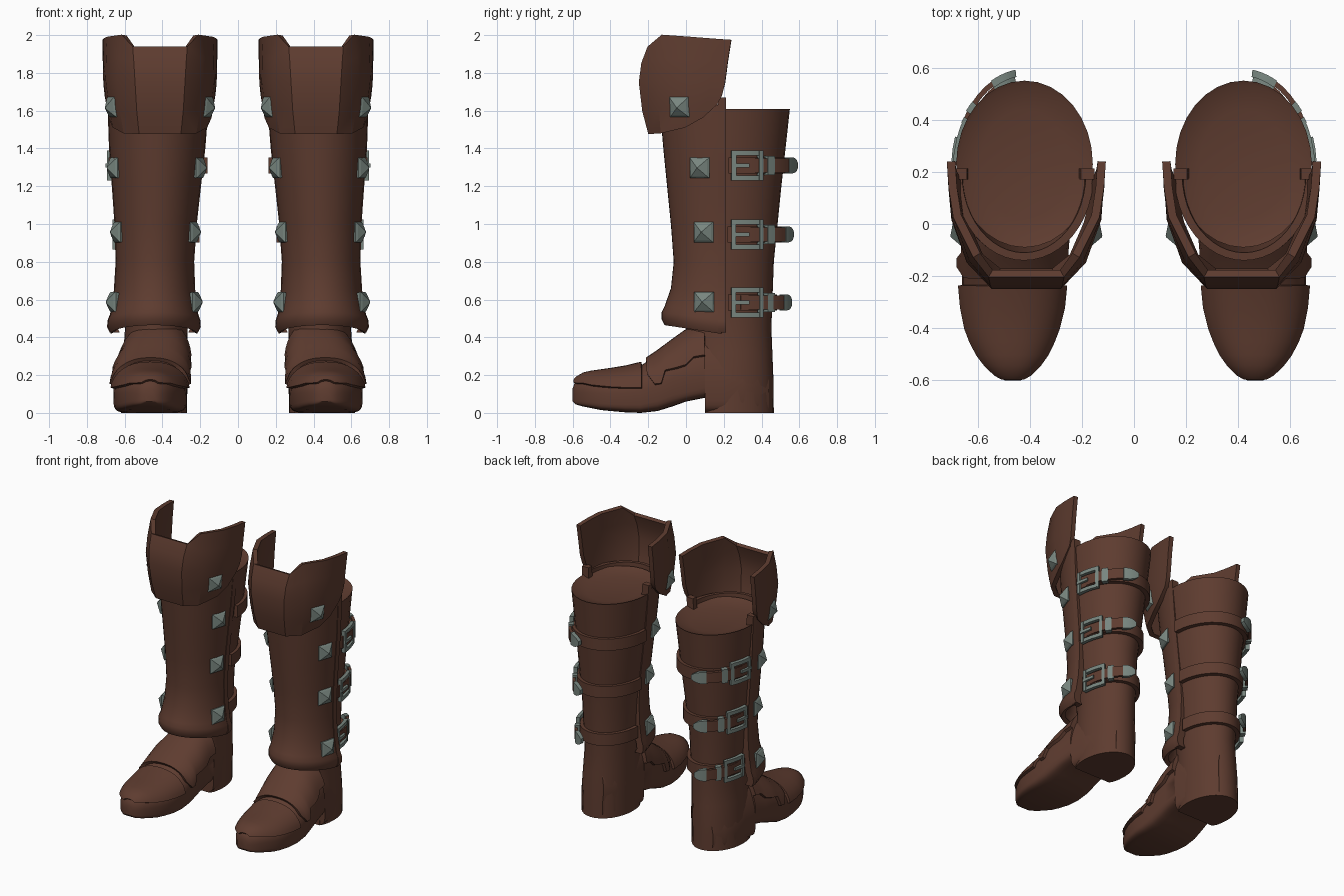
import bpy, bmesh, math
from mathutils import Vector
from math import sin, cos, pi, radians, asin

if "Cube" in bpy.data.objects:
    bpy.data.objects.remove(bpy.data.objects["Cube"])


def material(name, rgb):
    m = bpy.data.materials.new(name)
    m.diffuse_color = (*rgb, 1)
    m.use_nodes = True
    m.node_tree.nodes["Principled BSDF"].inputs["Base Color"].default_value = m.diffuse_color
    return m


LEATHER = material("brown leather", (0.112, 0.045, 0.029))
METAL = material("grey metal", (0.19, 0.24, 0.215))


def finish(name, bm, mat, thick=0, angle=35):
    """Turn a bmesh into a part, mirrored to the other boot."""
    me = bpy.data.meshes.new(name)
    bm.to_mesh(me)
    bm.free()
    ob = bpy.data.objects.new(name, me)
    bpy.context.collection.objects.link(ob)
    me.materials.append(mat)
    bpy.ops.object.select_all(action='DESELECT')
    ob.select_set(True)
    bpy.context.view_layer.objects.active = ob
    if thick:
        s = ob.modifiers.new("thickness", 'SOLIDIFY')
        s.thickness, s.offset = thick, 0
        bpy.ops.object.modifier_apply(modifier=s.name)
    bm = bmesh.new()
    bm.from_mesh(ob.data)
    bmesh.ops.recalc_face_normals(bm, faces=bm.faces)
    bm.to_mesh(ob.data)
    bm.free()
    if angle:
        bpy.ops.object.shade_smooth_by_angle(angle=radians(angle))
    m = ob.modifiers.new("other boot", 'MIRROR')
    m.use_mirror_merge = False
    return ob


def loft(name, rings, mat, closed=True, thick=0, angle=35):
    """Skin a list of equal-length point rings; closed rings get end caps."""
    bm = bmesh.new()
    rows = [[bm.verts.new(p) for p in r] for r in rings]
    n = len(rows[0])
    for a, b in zip(rows, rows[1:]):
        for i in range(n if closed else n - 1):
            j = (i + 1) % n
            bm.faces.new((a[i], a[j], b[j], b[i]))
    if closed:
        bm.faces.new(rows[0])
        bm.faces.new(rows[-1])
    return finish(name, bm, mat, thick, angle)


def lerp_table(table, t):
    for a, b in zip(table, table[1:]):
        if t <= b[0]:
            f = max(0, (t - a[0]) / (b[0] - a[0]))
            return [p + (q - p) * f for p, q in zip(a[1:], b[1:])]
    return list(table[-1][1:])


# Leg shaft and heel: height, centre x, half width, front y, back y
LEG = [(0, .445, .175, -.02, .465), (.2, .442, .173, 0, .462), (.45, .432, .166, 0, .452),
       (.8, .433, .185, -.03, .465), (1.2, .425, .225, -.06, .505), (1.61, .42, .262, -.09, .55)]


def leg_ring(z, scale=1, ymin=-9, drop=0, n=32):
    cx, rx, yf, yb = lerp_table(LEG, z)
    cy, ry = (yf + yb) / 2, (yb - yf) / 2
    return [(cx + rx * scale * cos(2 * pi * i / n),
             max(ymin, cy + ry * scale * sin(2 * pi * i / n)), z - drop) for i in range(n)]


rings = [leg_ring(0, ymin=.1), leg_ring(.08, ymin=.1)]
rings += [leg_ring(z) for z in (.09, .2, .32, .45, .62, .8, 1.0, 1.2, 1.4, 1.61)]
rings += [leg_ring(1.61, .95, drop=.008), leg_ring(1.61, .65, drop=.03)]
loft("leg_shaft", rings, LEATHER)

# Foot: y, centre x, half width, bottom, top
FOOT = [(-.6, .465, .03, .06, .13), (-.585, .465, .062, .045, .17), (-.55, .466, .098, .035, .195),
        (-.5, .467, .13, .025, .206), (-.45, .468, .154, .015, .213), (-.4, .468, .171, .01, .22),
        (-.32, .466, .187, .003, .233), (-.24, .466, .193, 0, .25), (-.15, .465, .195, .01, .31),
        (-.07, .462, .193, .035, .37), (0, .458, .188, .06, .42), (.1, .45, .182, .08, .47),
        (.101, .45, .182, 0, .47), (.2, .446, .176, 0, .47), (.3, .445, .166, 0, .44),
        (.38, .445, .135, 0, .4), (.44, .445, .08, 0, .35)]


def foot_point(y, a, grow=0):
    cx, w, zb, zt = lerp_table(FOOT, y)
    zc = zb + .45 * (zt - zb) if y < 0 else zb + .35 * (zt - zb)
    e = .85 if sin(a) >= 0 else .3
    c, s = cos(a), sin(a)
    # the upper leans inward towards the ankle
    lean = .03 * max(0, s) * min(1, max(0, (y + .25) / .25))
    x = cx - lean + (w + grow) * math.copysign(abs(c) ** e, c)
    h = zt + grow - zc if s >= 0 else zc - zb
    return (x, y, zc + h * math.copysign(abs(s) ** (1 if s >= 0 else .3), s))


N = 32
loft("foot", [[foot_point(f[0], 2 * pi * i / N) for i in range(N)] for f in FOOT], LEATHER)


def foot_cover(name, edge, thick):
    """Leather layer over the foot, above a lower edge given as (y, z)."""
    rings = []
    for y, z in edge:
        cx, w, zb, zt = lerp_table(FOOT, y)
        zc = zb + .45 * (zt - zb) if y < 0 else zb + .35 * (zt - zb)
        a0 = asin(min(.95, max(0, (z - zc) / (zt - zc))))
        rings.append([foot_point(y, a0 + (pi - 2 * a0) * i / 16, thick * .4) for i in range(17)])
    loft(name, rings, LEATHER, closed=False, thick=thick)


foot_cover("toe_cap", [(-.588, .15), (-.575, .15), (-.54, .15), (-.5, .142), (-.45, .137), (-.4, .133),
                       (-.32, .13), (-.235, .13)], .02)
foot_cover("instep_panel", [(-.205, .2), (-.165, .15), (-.13, .15), (-.11, .22), (-.05, .235),
                            (0, .25), (.04, .29), (.1, .30)], .024)

# Shin guard: height, centre x, half width, front y
SHIN = [(.475, .445, .215, -.1), (.5, .445, .23, -.115), (.53, .445, .228, -.115),
        (.56, .444, .215, -.1), (.66, .442, .198, -.065), (.8, .44, .19, -.05), (1.0, .436, .2, -.065),
        (1.2, .432, .218, -.085), (1.4, .428, .237, -.105), (1.63, .422, .252, -.125)]
BACK = .19


def shin_point(z, a, drop=True):
    cx, rx, yf = lerp_table(SHIN, z)
    y = BACK - (BACK - yf) * sin(a)
    sag = .05 * (y + .12) / .31 * max(0, 1 - (z - .475) / .3) if drop else 0
    return Vector((cx + rx * cos(a), y, z - sag))


loft("shin_guard", [[shin_point(s[0], pi * i / 24) for i in range(25)] for s in SHIN],
     LEATHER, closed=False, thick=.03)

# Raised strips along the back edges of the shin guard
for side, a in (("outer", 0), ("inner", pi)):
    rings = []
    for s in SHIN:
        p = shin_point(s[0], a)
        z = p.z + (.04 if s is SHIN[-1] else 0)
        x = p.x - .008 * cos(a)
        rings.append([(x + dx, p.y + dy, z) for dx, dy in
                      ((-.026, -.02), (.026, -.02), (.026, .022), (-.026, .022))])
    loft(side + "_edge_strip", rings, LEATHER)

# Flared cuff: half rows of (x offset, y, z) from front corner to back edge
CX = .413
CUFF = [[(.105, -.185, 1.48), (.18, -.125, 1.483), (.235, 0, 1.513), (.257, .09, 1.565), (.268, .165, 1.635)],
        [(.117, -.217, 1.6), (.2, -.135, 1.61), (.255, .01, 1.62), (.27, .11, 1.64), (.277, .19, 1.68)],
        [(.126, -.235, 1.75), (.215, -.14, 1.76), (.272, .02, 1.76), (.28, .13, 1.755), (.284, .207, 1.745)],
        [(.132, -.222, 1.85), (.205, -.135, 1.88), (.27, .025, 1.87), (.283, .14, 1.865), (.287, .222, 1.86)],
        [(.137, -.19, 1.935), (.19, -.12, 2.0), (.265, .03, 1.99), (.282, .14, 1.982), (.289, .24, 1.975)]]
rows = [[(CX - x, y, z) for x, y, z in reversed(r)] + [(CX + x, y, z) for x, y, z in r] for r in CUFF]
loft("cuff", rows, LEATHER, closed=False, thick=.032, angle=25)


# Pyramid studs on both sides of the shin guard and cuff
def stud(name, pos, normal):
    q = Vector((0, 0, 1))
    up = (q - normal * q.dot(normal)).normalized()
    side = up.cross(normal)
    rings = [[pos + side * sx * r + up * sy * r + normal * h
              for sx, sy in ((-1, -1), (1, -1), (1, 1), (-1, 1))]
             for r, h in ((.046, -.02), (.054, .006), (.045, .016), (.003, .046))]
    loft(name, rings, METAL, angle=0)


for y, z in ((.078, 1.297), (.098, .957), (.1, .587)):
    cx, rx, yf = lerp_table(SHIN, z)
    a = asin((BACK - y) / (BACK - yf))
    for side, ang in (("outer", a), ("inner", pi - a)):
        nrm = Vector((cos(ang) / rx, -sin(ang) / (BACK - yf), 0)).normalized()
        stud(side + "_stud", shin_point(z, ang, False) + nrm * .012, nrm)
for s in (-1, 1):
    stud("cuff_stud", Vector((CX + s * .247, -.033, 1.62)), Vector((s * .93, -.33, -.12)).normalized())


# Straps and buckles follow the shaft ellipse at their height
def band(name, z, a0, a1, h, off, t, mat, ry=None, off1=None, dz=0, taper=1):
    cx, rx, yf, yb = lerp_table(LEG, z)
    cy, ry = (yf + yb) / 2, ry or (yb - yf) / 2
    n = 5 if taper < 1 else max(2, int((a1 - a0) / .13))
    rings = []
    for i in range(n + 1):
        f = i / n
        a = a0 + (a1 - a0) * f
        o = off + ((off if off1 is None else off1) - off) * f
        hh = h / 2 * (1 - (1 - taper) * f ** 3)
        rings.append([(cx + (rx + o + d) * cos(a), cy + (ry + o + d) * sin(a), z + dz + s * hh)
                      for d, s in ((0, -1), (t, -1), (t, 1), (0, 1))])
    loft(name, rings, mat)


for z in (1.31, .945, .585):
    cx, rx, yf, yb = lerp_table(LEG, z)
    cy, ry0 = (yf + yb) / 2, (yb - yf) / 2
    ry = (ry0 + .40) / 2 - .035

    def at(y):
        return asin(min(.97, (y - cy) / (ry + .025)))

    band("strap", z, 0, pi, .085, -.01, .036, LEATHER)
    a0, a1, w = at(.24), at(.405), .075
    for dz in (-.066, .066):
        band("buckle_rail", z, a0, a1, .026, .01, .024, METAL, ry, dz=dz)
    for a in (a0, a1 - w):
        band("buckle_bar", z, a, a + w, .157, .01, .026, METAL, ry)
    band("buckle_prong", z, a0, at(.33), .02, .024, .018, METAL, ry)
    band("strap_tail", z, at(.29), radians(66), .075, .005, .02, LEATHER, ry, off1=.028)
    band("strap_keeper", z, at(.425), at(.46), .1, .004, .036, METAL, ry)
    band("strap_tip", z, radians(64), radians(84), .085, .022, .028, METAL, ry, off1=.03, taper=.35)
